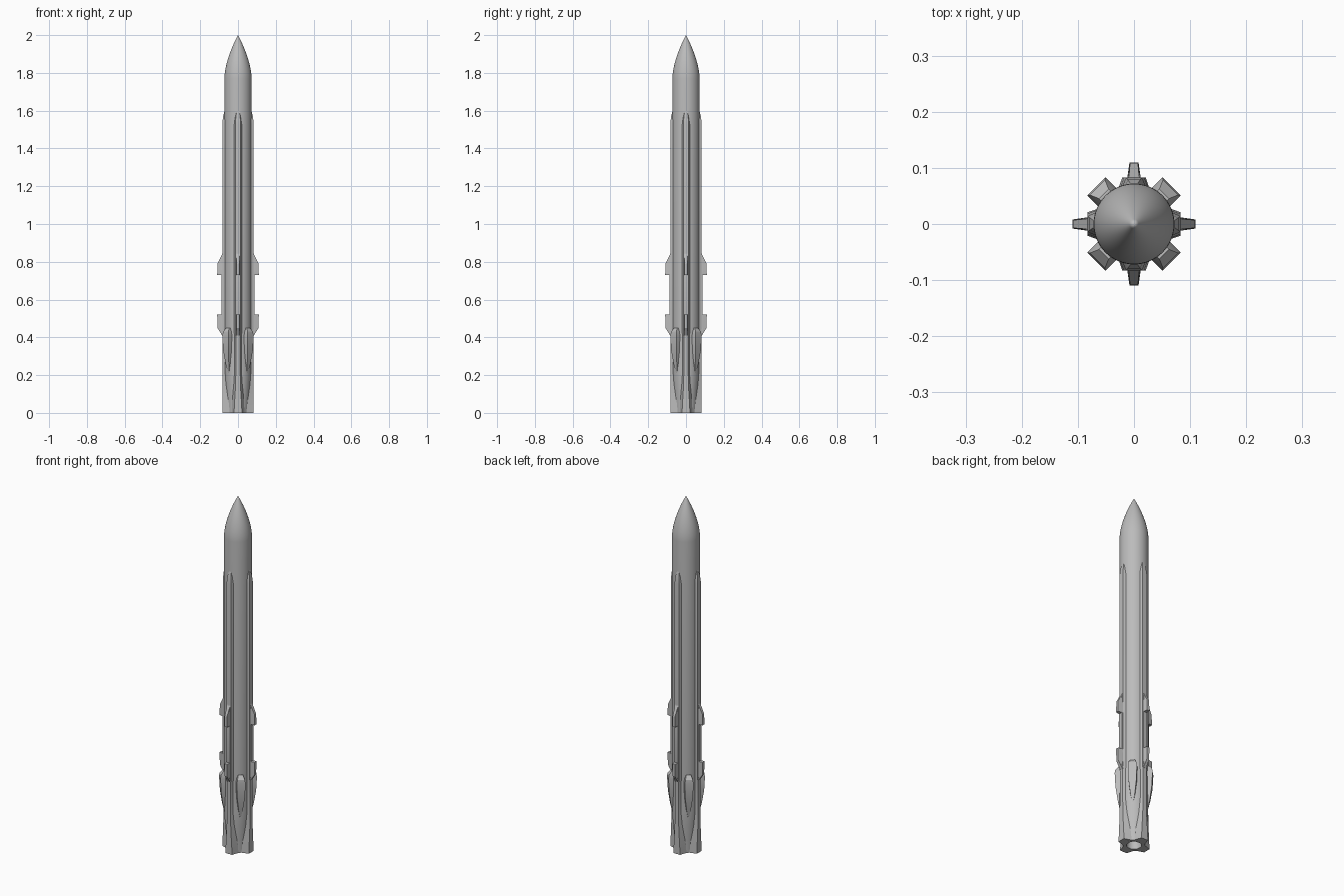
import bpy, bmesh, math
from mathutils import Matrix

cube = bpy.data.objects.get("Cube")
if cube:
    bpy.data.objects.remove(cube, do_unlink=True)


def make_material(name, value):
    mat = bpy.data.materials.new(name)
    colour = (value, value, value, 1)
    mat.diffuse_color = colour
    mat.use_nodes = True
    for node in mat.node_tree.nodes:
        if node.type == 'BSDF_PRINCIPLED':
            node.inputs["Base Color"].default_value = colour
            node.inputs["Roughness"].default_value = 0.6
    return mat


grey = make_material("hull grey", 0.5)
pale = make_material("nozzle pale grey", 0.8)


def finish(name, bm, materials, angle=30):
    bmesh.ops.recalc_face_normals(bm, faces=bm.faces)
    mesh = bpy.data.meshes.new(name)
    bm.to_mesh(mesh)
    bm.free()
    for mat in materials:
        mesh.materials.append(mat)
    obj = bpy.data.objects.new(name, mesh)
    bpy.context.collection.objects.link(obj)
    bpy.ops.object.select_all(action='DESELECT')
    obj.select_set(True)
    bpy.context.view_layer.objects.active = obj
    bpy.ops.object.shade_smooth_by_angle(angle=math.radians(angle))
    return obj


def revolve(name, profile, sides=64):
    """Turn a list of (radius, z) points about the z axis."""
    bm = bmesh.new()
    verts = [bm.verts.new((r, 0, z)) for r, z in profile]
    edges = [bm.edges.new(pair) for pair in zip(verts, verts[1:])]
    bmesh.ops.spin(bm, geom=verts + edges, cent=(0, 0, 0), axis=(0, 0, 1),
                   angle=math.tau, steps=sides, use_duplicate=False)
    bmesh.ops.remove_doubles(bm, verts=bm.verts, dist=1e-5)
    return finish(name, bm, [grey, pale])


def loft(name, sections, turn):
    """Join trapezoids (z, inner r, inner half width, outer r, outer half width)."""
    bm = bmesh.new()
    rings = []
    for z, r0, w0, r1, w1 in sections:
        corners = ((r0, -w0), (r1, -w1), (r1, w1), (r0, w0))
        rings.append([bm.verts.new((x, y, z)) for x, y in corners])
    for low, high in zip(rings, rings[1:]):
        for i in range(4):
            j = (i + 1) % 4
            bm.faces.new((low[i], low[j], high[j], high[i]))
    bm.faces.new(rings[0])
    bm.faces.new(rings[-1])
    bm.transform(Matrix.Rotation(turn, 4, 'Z'))
    return finish(name, bm, [grey], 20)


# Body with a pointed nose, slim boat tail and recessed nozzle
NOSE_BASE, RADIUS = 1.77, 0.072
ogive = [(RADIUS * (1 - t ** 1.7), NOSE_BASE + (2 - NOSE_BASE) * t)
         for t in (i / 14 for i in range(15))]
body = revolve("body", [(0, 0.05), (0.034, 0.05), (0.038, 0), (0.055, 0),
                        (0.06, 0.07), (0.068, 0.16), (RADIUS, 0.24)] + ogive)
for face in body.data.polygons:
    if abs(face.normal.z) > 0.9 and 0.04 < face.center.z < 0.06:
        face.material_index = 1

# Long strake that widens into a tail block at the bottom
strake = [(0, 0.036, 0.036, 0.083, 0.021),
          (0.06, 0.045, 0.034, 0.083, 0.018),
          (0.14, 0.055, 0.027, 0.083, 0.013),
          (0.24, 0.062, 0.021, 0.083, 0.011),
          (0.40, 0.062, 0.021, 0.083, 0.011),
          (0.42, 0.062, 0.023, 0.083, 0.014),
          (1.53, 0.062, 0.023, 0.083, 0.014),
          (1.57, 0.062, 0.017, 0.079, 0.011),
          (1.60, 0.062, 0.008, 0.071, 0.006)]

# Raised fin root, and the two short fins on it
root = [(0.41, 0.07, 0.012, 0.082, 0.012),
        (0.43, 0.07, 0.012, 0.088, 0.011),
        (0.82, 0.07, 0.012, 0.088, 0.011),
        (0.85, 0.07, 0.012, 0.082, 0.011)]
lower_fin = [(0.41, 0.075, 0.011, 0.084, 0.009),
             (0.45, 0.075, 0.013, 0.109, 0.007),
             (0.52, 0.075, 0.013, 0.110, 0.008)]
upper_fin = [(0.73, 0.075, 0.013, 0.110, 0.008),
             (0.79, 0.075, 0.013, 0.109, 0.007),
             (0.84, 0.075, 0.011, 0.084, 0.009)]

# Tapering pod set between the strakes
pod = [(0.21, 0.055, 0.004, 0.071, 0.003),
       (0.26, 0.055, 0.014, 0.081, 0.012),
       (0.33, 0.055, 0.021, 0.091, 0.020),
       (0.41, 0.055, 0.023, 0.095, 0.023),
       (0.43, 0.055, 0.020, 0.092, 0.019),
       (0.45, 0.055, 0.014, 0.076, 0.012)]

for k, side in enumerate(("left", "back", "right", "front")):
    turn = k * math.pi / 2
    loft(side + "_strake", strake, turn)
    loft(side + "_fin_root", root, turn)
    loft(side + "_lower_fin", lower_fin, turn)
    loft(side + "_upper_fin", upper_fin, turn)

for k, corner in enumerate(("back_left", "back_right", "front_right", "front_left")):
    loft(corner + "_pod", pod, (k + 0.5) * math.pi / 2)
